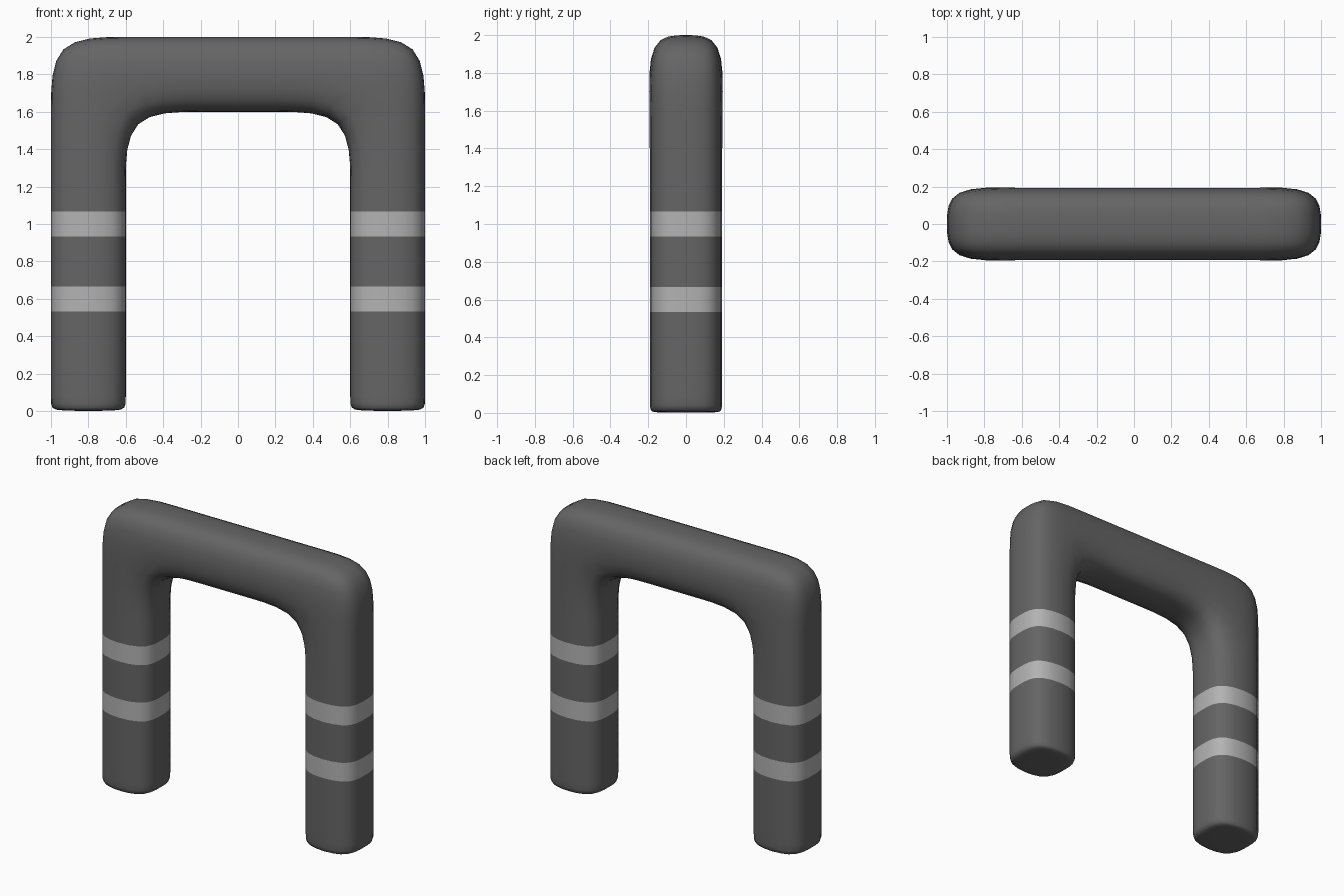
import bpy, bmesh

if "Cube" in bpy.data.objects:
    bpy.data.objects.remove(bpy.data.objects["Cube"])

def material(name, grey):
    m = bpy.data.materials.new(name)
    m.diffuse_color = (grey, grey, grey, 1)
    m.use_nodes = True
    m.node_tree.nodes["Principled BSDF"].inputs["Base Color"].default_value = m.diffuse_color
    return m

# Front layout as cells (x0, x1, z0, z1, material index)
levels = [0, 0.02, 0.4, 0.5333, 0.6667, 0.8, 0.9333, 1.0667, 1.2, 1.6]
cells = []
for x0, x1 in ((-1, -0.6), (0.6, 1)):
    for z0, z1 in zip(levels, levels[1:]):
        cells.append((x0, x1, z0, z1, 1 if z0 in (0.5333, 0.9333) else 0))
bar = [-1, -0.6, -0.2, 0.2, 0.6, 1]
for x0, x1 in zip(bar, bar[1:]):
    cells.append((x0, x1, 1.6, 2, 0))

# Thicken the layout into a closed cage with a middle loop
bm = bmesh.new()
verts = {}

def vert(x, y, z):
    if (x, y, z) not in verts:
        verts[x, y, z] = bm.verts.new((x, y, z))
    return verts[x, y, z]

def quad(points, mat):
    f = bm.faces.new([vert(*p) for p in points])
    f.material_index = mat
    f.smooth = True

edges = {}
for x0, x1, z0, z1, mat in cells:
    ring = [(x0, z0), (x1, z0), (x1, z1), (x0, z1)]
    for y in (-0.2, 0.2):
        quad([(x, y, z) for x, z in ring], mat)
    for a, b in zip(ring, ring[1:] + ring[:1]):
        edges.setdefault(frozenset((a, b)), []).append((a, b, mat))
for users in edges.values():
    if len(users) == 1:
        (ax, az), (bx, bz), mat = users[0]
        for y0, y1 in ((-0.2, 0), (0, 0.2)):
            quad([(ax, y0, az), (bx, y0, bz), (bx, y1, bz), (ax, y1, az)], mat)
bmesh.ops.recalc_face_normals(bm, faces=bm.faces)

# Rounded arch with light bands on the legs
mesh = bpy.data.meshes.new("banded_arch")
bm.to_mesh(mesh)
bm.free()
mesh.materials.append(material("dark_grey", 0.13))
mesh.materials.append(material("light_band", 0.45))
arch = bpy.data.objects.new("banded_arch", mesh)
bpy.context.collection.objects.link(arch)
sub = arch.modifiers.new("round", 'SUBSURF')
sub.levels = sub.render_levels = 2
